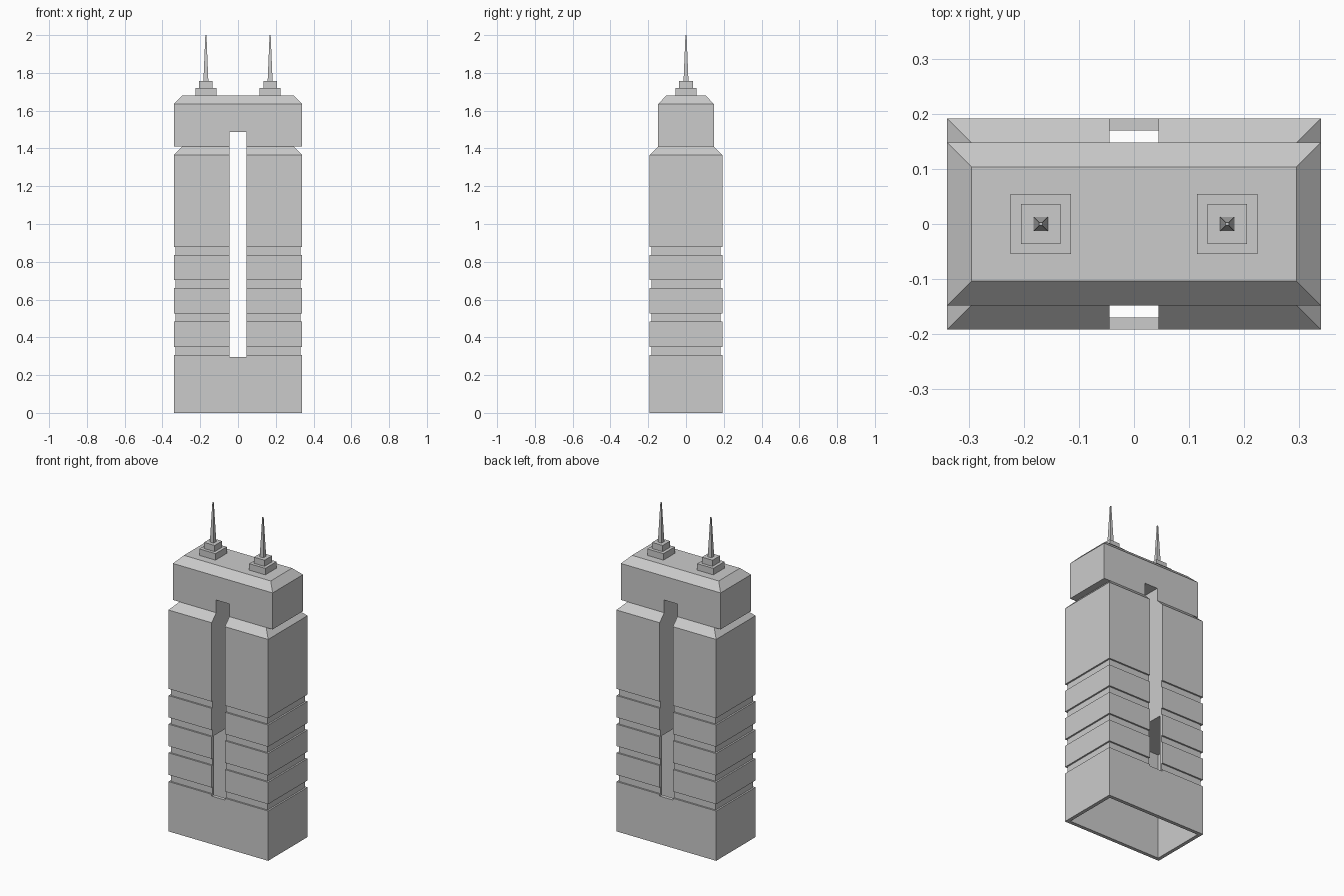
import bpy
import bmesh

if "Cube" in bpy.data.objects:
    bpy.data.objects.remove(bpy.data.objects["Cube"], do_unlink=True)

stone = bpy.data.materials.new("light grey concrete")
stone.use_nodes = True
GREY = (0.6, 0.6, 0.6, 1.0)
stone.diffuse_color = GREY
stone.node_tree.nodes["Principled BSDF"].inputs["Base Color"].default_value = GREY


def stack(name, levels, x=0.0):
    """Closed solid through rectangles given as (z, half width, half depth)."""
    bm = bmesh.new()
    rings = []
    for z, hx, hy in levels:
        corners = [(-hx, -hy), (hx, -hy), (hx, hy), (-hx, hy)]
        rings.append([bm.verts.new((x + cx, cy, z)) for cx, cy in corners])
    for low, high in zip(rings, rings[1:]):
        for i in range(4):
            j = (i + 1) % 4
            bm.faces.new((low[i], low[j], high[j], high[i]))
    bm.faces.new(rings[0][::-1])
    bm.faces.new(rings[-1])
    bmesh.ops.recalc_face_normals(bm, faces=bm.faces)
    mesh = bpy.data.meshes.new(name)
    bm.to_mesh(mesh)
    bm.free()
    mesh.materials.append(stone)
    obj = bpy.data.objects.new(name, mesh)
    bpy.context.collection.objects.link(obj)
    return obj


def cut(obj, cutter):
    """Subtract the cutter and bake the result into the mesh."""
    mod = obj.modifiers.new("cut", "BOOLEAN")
    mod.operation = "DIFFERENCE"
    mod.solver = "EXACT"
    mod.object = cutter
    bpy.context.view_layer.update()
    graph = bpy.context.evaluated_depsgraph_get()
    baked = bpy.data.meshes.new_from_object(obj.evaluated_get(graph))
    obj.modifiers.remove(mod)
    obj.data = baked


HX, HY = 0.34, 0.192      # tower half width and depth
BEVEL = 0.044             # sloped roof edges
WALL = 0.022              # shell thickness
GROOVE = 0.01             # depth of the horizontal bands

# Lower tower with four recessed bands and a sloped shoulder
levels = [(0, HX, HY)]
for mid in (0.328, 0.505, 0.682, 0.858):
    a, b = mid - 0.021, mid + 0.021
    levels += [(a, HX, HY), (a, HX - GROOVE, HY - GROOVE),
               (b, HX - GROOVE, HY - GROOVE), (b, HX, HY)]
levels += [(1.365, HX, HY), (1.41, HX - BEVEL, HY - BEVEL)]
tower = stack("lower_tower", levels)

# Narrower crown block with a sloped roof edge
DY = HY - BEVEL
crown = stack("crown_block", [(1.41, HX, DY), (1.635, HX, DY),
                              (1.68, HX - BEVEL, DY - BEVEL)])

# Hollow base, then the tall slot running front to back
cavity = stack("cavity_cutter", [(-0.1, HX - WALL, HY - WALL), (0.66, HX - WALL, HY - WALL)])
slot = stack("slot_cutter", [(0.296, 0.045, 0.5), (1.488, 0.045, 0.5)])
cut(tower, cavity)
cut(tower, slot)
cut(crown, slot)
for helper in (cavity, slot):
    bpy.data.objects.remove(helper, do_unlink=True)

# Twin stepped masts on the roof
for side, x in (("left", 0.17), ("right", -0.17)):
    stack(side + "_mast_base", [(1.68, 0.055, 0.055), (1.72, 0.055, 0.055)], x)
    stack(side + "_mast_step", [(1.72, 0.036, 0.036), (1.758, 0.036, 0.036)], x)
    stack(side + "_mast_spire", [(1.758, 0.013, 0.013), (2.0, 0.003, 0.003)], x)
